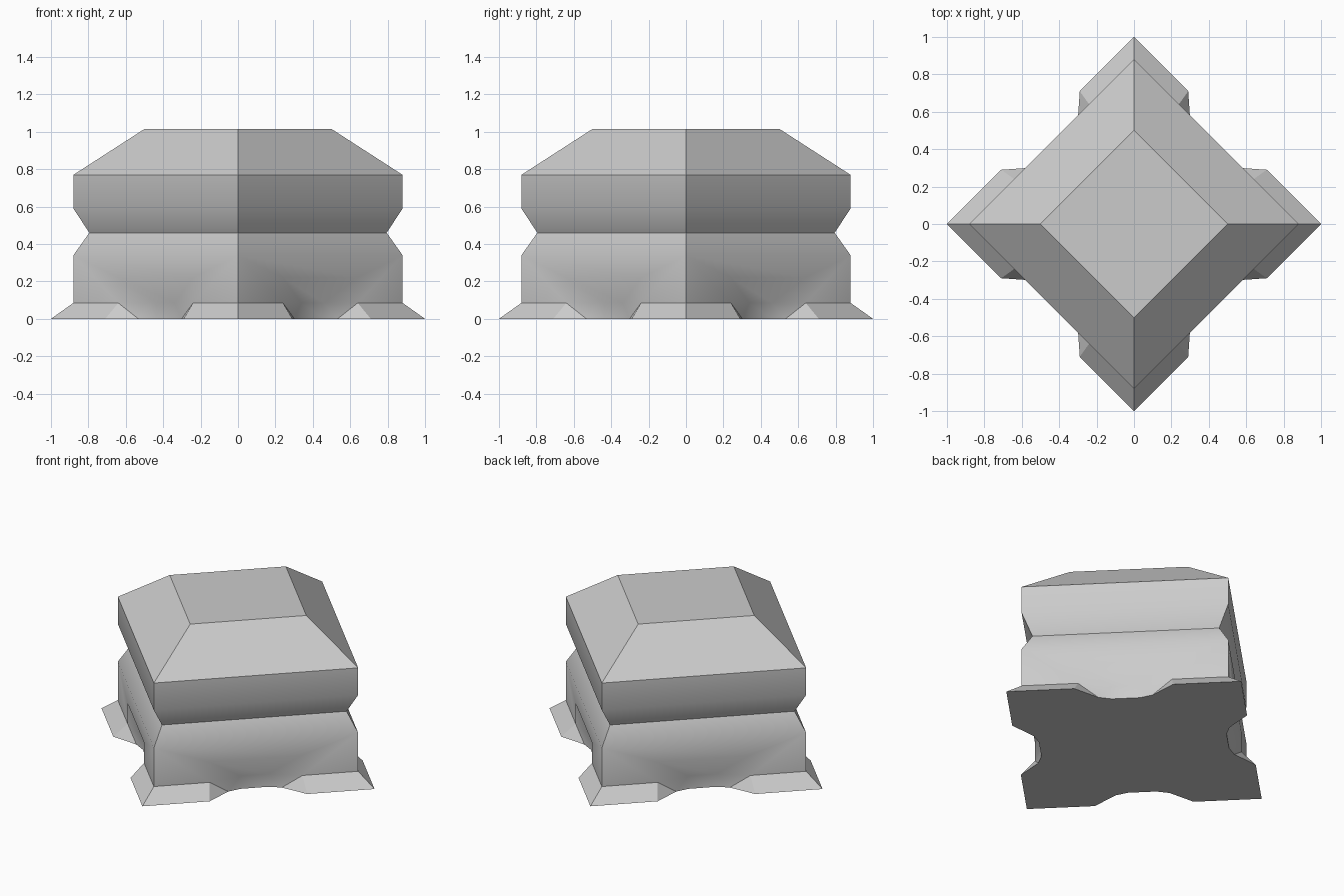
import bpy, bmesh, math
from mathutils import Matrix, Vector

cube = bpy.data.objects.get("Cube")
if cube:
    bpy.data.objects.remove(cube, do_unlink=True)

# Plain stone colour
stone = bpy.data.materials.new("grey_stone")
stone.use_nodes = True
grey = (0.6, 0.6, 0.6, 1)
stone.diffuse_color = grey
stone.node_tree.nodes["Principled BSDF"].inputs["Base Color"].default_value = grey

# Upper body profile: (half width, height)
R = math.sqrt(0.5)
WALL = 0.88 * R
profile = [(WALL, 0.34), (0.795 * R, 0.46), (WALL, 0.59),
           (WALL, 0.77), (0.5 * R, 1.015)]

# Points of half a side: (along, outward, up)
shoulder = (WALL, WALL, 0.34)
wall_base = (WALL, WALL, 0.085)
foot_inner = (0.283, WALL, 0.085)
dent_top = (0.283, WALL, 0.22)
dent_low = (0.085, 0.565, 0.085)
arch = (0.085, 0.565, 0)
arch_bend = (0.163, 0.59, 0)
foot_end = (0.297, R, 0)
foot_corner = (R, R, 0)

bm = bmesh.new()


def face(points, turn):
    bm.faces.new([bm.verts.new(turn @ Vector(p)) for p in points])


def mirrored(p):
    return (-p[0], p[1], p[2])


def strip(a, b, turn):
    face([a, b, mirrored(b), mirrored(a)], turn)


floor = []
floor_half = [foot_corner, foot_end, arch_bend, arch]
for k in range(4):
    turn = Matrix.Rotation(math.radians(45 + 90 * k), 3, 'Z')
    # Upper body bands
    for (w0, z0), (w1, z1) in zip(profile, profile[1:]):
        strip((w0, w0, z0), (w1, w1, z1), turn)
    # Dented wall and recess between the feet
    strip(shoulder, dent_top, turn)
    strip(dent_top, dent_low, turn)
    strip(dent_low, arch, turn)
    # Wall ends and flared feet, on both halves
    for flip in (lambda p: p, mirrored):
        for pts in ([shoulder, wall_base, foot_inner, dent_top],
                    [foot_inner, dent_low, dent_top],
                    [foot_corner, foot_end, foot_inner, wall_base],
                    [foot_inner, foot_end, arch_bend],
                    [foot_inner, arch_bend, dent_low],
                    [dent_low, arch_bend, arch]):
            face([flip(p) for p in pts], turn)
    # Outline of the underside, counter-clockwise
    outline = floor_half + [mirrored(p) for p in reversed(floor_half[1:])]
    floor += [turn @ Vector(p) for p in outline]

# Flat top and underside
identity = Matrix.Identity(3)
w, z = profile[-1]
face([Matrix.Rotation(math.radians(45 + 90 * k), 3, 'Z') @ Vector((w, w, z))
      for k in range(4)], identity)
face(floor, identity)

bmesh.ops.remove_doubles(bm, verts=bm.verts, dist=0.0005)
bmesh.ops.recalc_face_normals(bm, faces=bm.faces)

mesh = bpy.data.meshes.new("footed_block")
bm.to_mesh(mesh)
bm.free()
mesh.materials.append(stone)
block = bpy.data.objects.new("footed_block", mesh)
bpy.context.collection.objects.link(block)

# Smooth the gentle bends, keep the hard edges
bpy.ops.object.select_all(action='DESELECT')
block.select_set(True)
bpy.context.view_layer.objects.active = block
bpy.ops.object.shade_smooth_by_angle(angle=math.radians(32))
